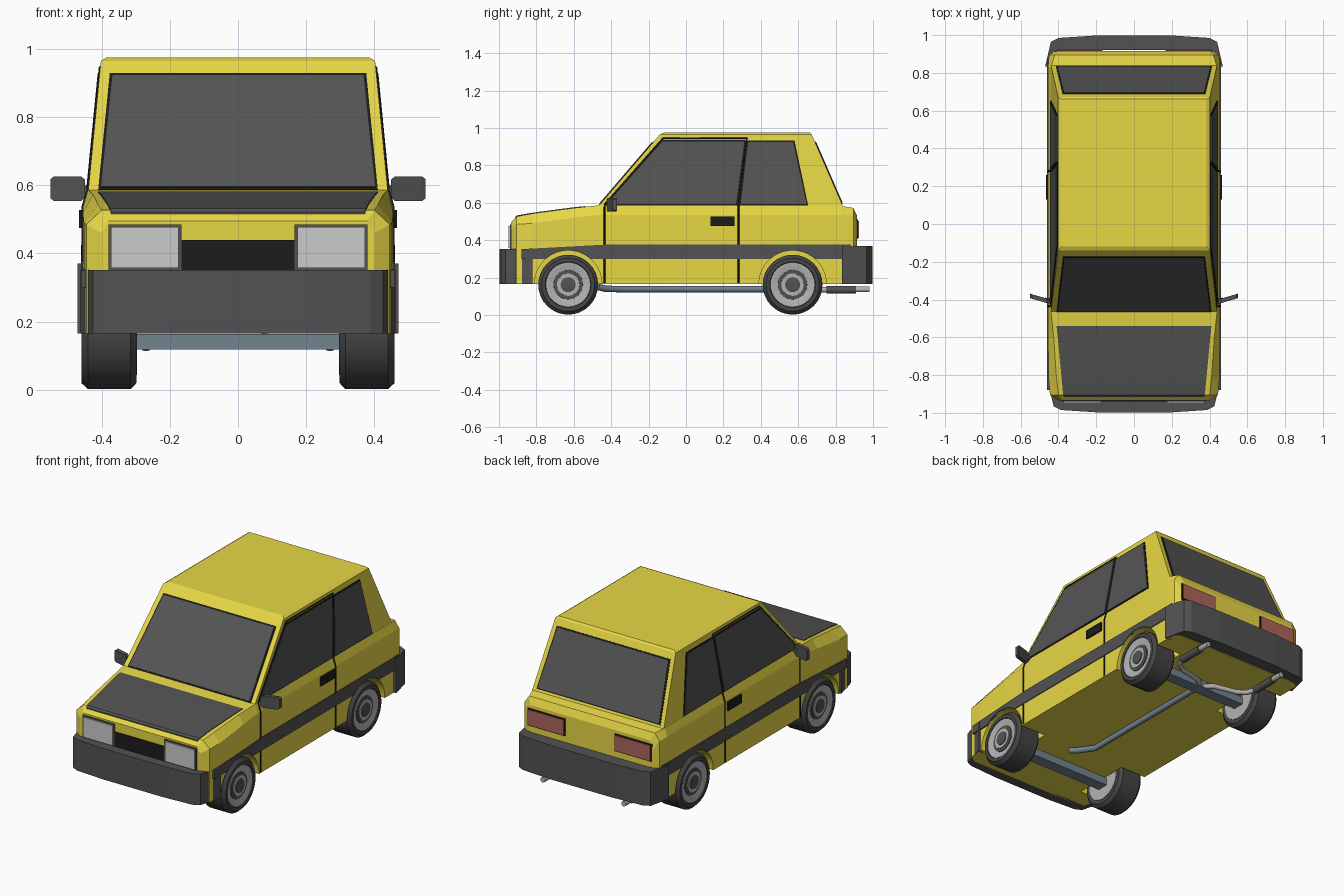
import bpy, bmesh
from math import cos, sin, pi
from mathutils import Vector
from mathutils.geometry import normal

if "Cube" in bpy.data.objects:
    bpy.data.objects.remove(bpy.data.objects["Cube"])


def mat(name, *c):
    m = bpy.data.materials.new(name)
    m.diffuse_color = (*c, 1)
    m.use_nodes = True
    m.node_tree.nodes["Principled BSDF"].inputs["Base Color"].default_value = m.diffuse_color
    return m


YELLOW = mat("yellow_paint", 0.80, 0.68, 0.06)
DARK = mat("dark_plastic", 0.085, 0.085, 0.085)
BLACK = mat("black_trim", 0.012, 0.012, 0.012)
GLASS = mat("dark_glass", 0.09, 0.09, 0.09)
TYRE = mat("rubber", 0.06, 0.06, 0.06)
METAL = mat("metal", 0.45, 0.45, 0.45)
LAMP = mat("lamp", 0.6, 0.6, 0.6)
RED = mat("red_lamp", 0.42, 0.13, 0.11)
BLUE = mat("blue_steel", 0.17, 0.23, 0.28)


def finish(ob, m, mirror):
    bpy.context.collection.objects.link(ob)
    if m:
        ob.data.materials.append(m)
    if mirror:
        ob.modifiers.new("mirror", 'MIRROR')
    return ob


def loft(name, rings, m=None, mirror=False, smooth=False):
    """Skin equal-length rings of points and cap both ends."""
    bm = bmesh.new()
    rv = [[bm.verts.new(p) for p in r] for r in rings]
    n = len(rv[0])
    for a, b in zip(rv, rv[1:]):
        for i in range(n):
            bm.faces.new((a[i], a[(i + 1) % n], b[(i + 1) % n], b[i]))
    bm.faces.new(rv[0][::-1])
    bm.faces.new(rv[-1])
    bmesh.ops.recalc_face_normals(bm, faces=bm.faces)
    me = bpy.data.meshes.new(name)
    bm.to_mesh(me)
    bm.free()
    ob = finish(bpy.data.objects.new(name, me), m, mirror)
    if smooth:
        bpy.ops.object.select_all(action='DESELECT')
        ob.select_set(True)
        bpy.context.view_layer.objects.active = ob
        bpy.ops.object.shade_smooth_by_angle(angle=0.6)
    return ob


def plate(name, pts, t, m, mirror=False):
    """Flat panel of thickness 2t around the given outline."""
    pts = [Vector(p) for p in pts]
    n = normal(pts[:4]) * t
    return loft(name, [[p - n for p in pts], [p + n for p in pts]], m, mirror)


def box(name, x, y, z, m, mirror=False):
    ring = lambda h: [(x[0], y[0], h), (x[1], y[0], h), (x[1], y[1], h), (x[0], y[1], h)]
    return loft(name, [ring(z[0]), ring(z[1])], m, mirror)


def tube(name, pts, r, m, mirror=False, res=3):
    cu = bpy.data.curves.new(name, 'CURVE')
    cu.dimensions = '3D'
    cu.bevel_depth, cu.bevel_resolution, cu.use_fill_caps = r, res, True
    sp = cu.splines.new('POLY')
    sp.points.add(len(pts) - 1)
    for q, p in zip(sp.points, pts):
        q.co = (*p, 1)
    return finish(bpy.data.objects.new(name, cu), m, mirror)


def lathe(name, prof, y, z, m, mirror=True, n=32):
    rings = [[(x, y + r * cos(2 * pi * i / n), z + r * sin(2 * pi * i / n))
              for i in range(n)] for x, r in prof]
    return loft(name, rings, m, mirror, smooth=True)


# Cabin wall planes
def side(y, z, off=0.0):
    return ((0.44 - (z - 0.58) * 0.0987 if z > 0.58 else 0.452) + off, y, z)


def front(x, z):
    return (x, -0.47 + (z - 0.58) * 0.857, z)


def rear(x, z):
    return (x, 0.84 - (z - 0.58) * 0.436, z)


# Lower body: y, side half width, top half width, shoulder z, top z
sections = [(-0.935, .40, .38, .46, .495), (-0.905, .445, .40, .485, .527),
            (-0.82, .452, .41, .49, .543), (-0.6, .455, .425, .52, .572),
            (-0.46, .455, .44, .535, .587), (0.83, .455, .44, .535, .583),
            (0.895, .45, .42, .53, .572), (0.915, .42, .40, .48, .53)]
body = loft("lower_body", [[(w, y, .165), (w, y, zs), (wt, y, zt),
                            (-wt, y, zt), (-w, y, zs), (-w, y, .165)]
                           for y, w, wt, zs, zt in sections], YELLOW)

# Side stripes
stripe = plate("side_stripe", [(.452, y, z) for y, z in
               ((-.88, .30), (.88, .30), (.88, .378), (-.4, .378), (-.88, .352))],
               .008, DARK, True)

# Wheel arches cut out of body and stripe
cutters = [lathe("arch_cutter", [(.285, .18), (.6, .18)], y, .165, None, True, 40)
           for y in (-.63, .57)]
for ob in (body, stripe):
    bpy.context.view_layer.objects.active = ob
    for c in cutters:
        ob.modifiers.new("arch", 'BOOLEAN').object = c
        ob.modifiers[-1].operation = 'DIFFERENCE'
    for md in list(ob.modifiers):
        bpy.ops.object.modifier_apply(modifier=md.name)
for c in cutters:
    bpy.data.objects.remove(c)

# Cabin
loft("cabin", [[(-x, a, z), (x, a, z), (x, b, z), (-x, b, z)] for z, x, a, b in
               ((.575, .44, -.474, .842), (.965, .402, -.14, .672), (.975, .385, -.12, .662))],
     YELLOW)

# Bonnet panel
loft("bonnet_panel", [[(-x, y, z + .004), (x, y, z + .004), (x, y, z - .012), (-x, y, z - .012)]
                      for y, x, z in ((-.915, .372, .518), (-.905, .375, .528), (-.82, .383, .543),
                                      (-.6, .404, .572), (-.54, .41, .578))], DARK)


# Windows: black seal with glass on top
def window(name, f, pts, mirror=False):
    ca = sum(p[0] for p in pts) / len(pts)
    cz = sum(p[1] for p in pts) / len(pts)
    grow = [(a + (.008 if a > ca else -.008), z + (.008 if z > cz else -.006)) for a, z in pts]
    plate(name + "_seal", [f(*p) for p in grow], .003, BLACK, mirror)
    plate(name, [f(*p) for p in pts], .006, GLASS, mirror)


window("windscreen", front, [(-.402, .592), (.402, .592), (.368, .92), (-.368, .92)])
window("rear_window", rear, [(-.405, .60), (.405, .60), (.37, .92), (-.37, .92)])
window("door_window", side, [(-.425, .592), (.268, .592), (.312, .928), (-.125, .928)], True)
window("rear_side_window", side, [(.292, .592), (.645, .592), (.572, .925), (.332, .925)], True)

# Door seams, handles and mirrors
tube("door_seam", [side(-.435, .17, .004), side(-.435, .535, .003), side(-.435, .59),
                   side(-.122, .945), side(.325, .945), side(.28, .59),
                   side(.28, .535, .003), side(.28, .17, .004)], .005, BLACK, True, 1)
box("door_handle", (.44, .466), (.13, .26), (.475, .527), BLACK, True)
loft("mirror_arm", [[(.42, -.415, .575), (.42, -.395, .575), (.42, -.395, .60), (.42, -.415, .60)],
                    [(.47, -.41, .575), (.47, -.39, .575), (.47, -.39, .60), (.47, -.41, .60)]],
     DARK, True)
loft("wing_mirror", [[(x, y, .59 - h), (x, y + .024, .59 - h), (x, y + .024, .59 + h), (x, y, .59 + h)]
                     for x, y, h in ((.448, -.423, .026), (.46, -.419, .036),
                                     (.54, -.396, .036), (.55, -.392, .028))], DARK, True)


# Wrap-around bumpers
def bumper(name, half, top):
    pts = half + [(-x, y) for x, y in reversed(half)]
    inner = [(-x * .93, y) for x, y in half[-1:]]
    s = 1 if half[0][1] > 0 else -1
    end = half[-1]
    outer = [(-x, y) for x, y in reversed(half)] + half
    outline = outer + [(end[0] - .03, end[1]), (.40, s * .92), (-.40, s * .92),
                       (-end[0] + .03, end[1])]
    loft(name, [[(x, y, h) for x, y in outline] for h in (.165, top)], DARK)


bumper("front_bumper", [(.2, -.997), (.385, -.985), (.425, -.965), (.462, -.82)], .352)
bumper("rear_bumper", [(.2, .998), (.40, .985), (.44, .965), (.47, .835)], .37)

# Front grille and lamps
box("grille", (-.17, .17), (-.94, -.92), (.34, .44), BLACK)
box("headlamp_frame", (.165, .38), (-.941, -.90), (.345, .485), DARK, True)
box("headlamp", (.175, .372), (-.948, -.91), (.357, .477), LAMP, True)
box("tail_lamp_frame", (.165, .415), (.90, .919), (.405, .51), BLACK, True)
box("tail_lamp", (.172, .408), (.90, .924), (.412, .503), RED, True)

# Wheels and axles
for tag, y in (("front", -.63), ("rear", .57)):
    z = .162
    lathe(tag + "_tyre", [(.30, .115), (.298, .142), (.315, .16), (.44, .16), (.459, .142),
                          (.459, .122), (.44, .115)], y, z, TYRE)
    lathe(tag + "_rim", [(.296, .10), (.296, .118), (.456, .119), (.457, .108),
                         (.444, .078)], y, z, METAL)
    lathe(tag + "_rim_ring", [(.43, .08), (.449, .078), (.449, .062)], y, z, DARK)
    lathe(tag + "_wheel_disc", [(.43, .062), (.453, .06), (.453, .045)], y, z, METAL)
    lathe(tag + "_hub_cap", [(.43, .04), (.457, .04), (.459, .03)], y, z, DARK)
    box(tag + "_axle", (-.32, .32), (y - .035, y + .035), (.118, .164), BLUE)

# Exhaust: centre pipe, split and twin tail pipes
tube("exhaust_pipe", [(.08, -.47, .15), (.06, -.43, .14), (0, -.34, .138), (0, .6, .138)], .018, BLUE)
tube("exhaust_split", [(0, .58, .135), (.06, .635, .135), (.2, .665, .135), (.25, .70, .135),
                       (.27, .76, .135)], .015, METAL, True)
tube("silencer", [(.27, .75, .135), (.27, .91, .135)], .022, DARK, True)
tube("tail_pipe", [(.27, .9, .137), (.27, .98, .137)], .016, METAL, True)
